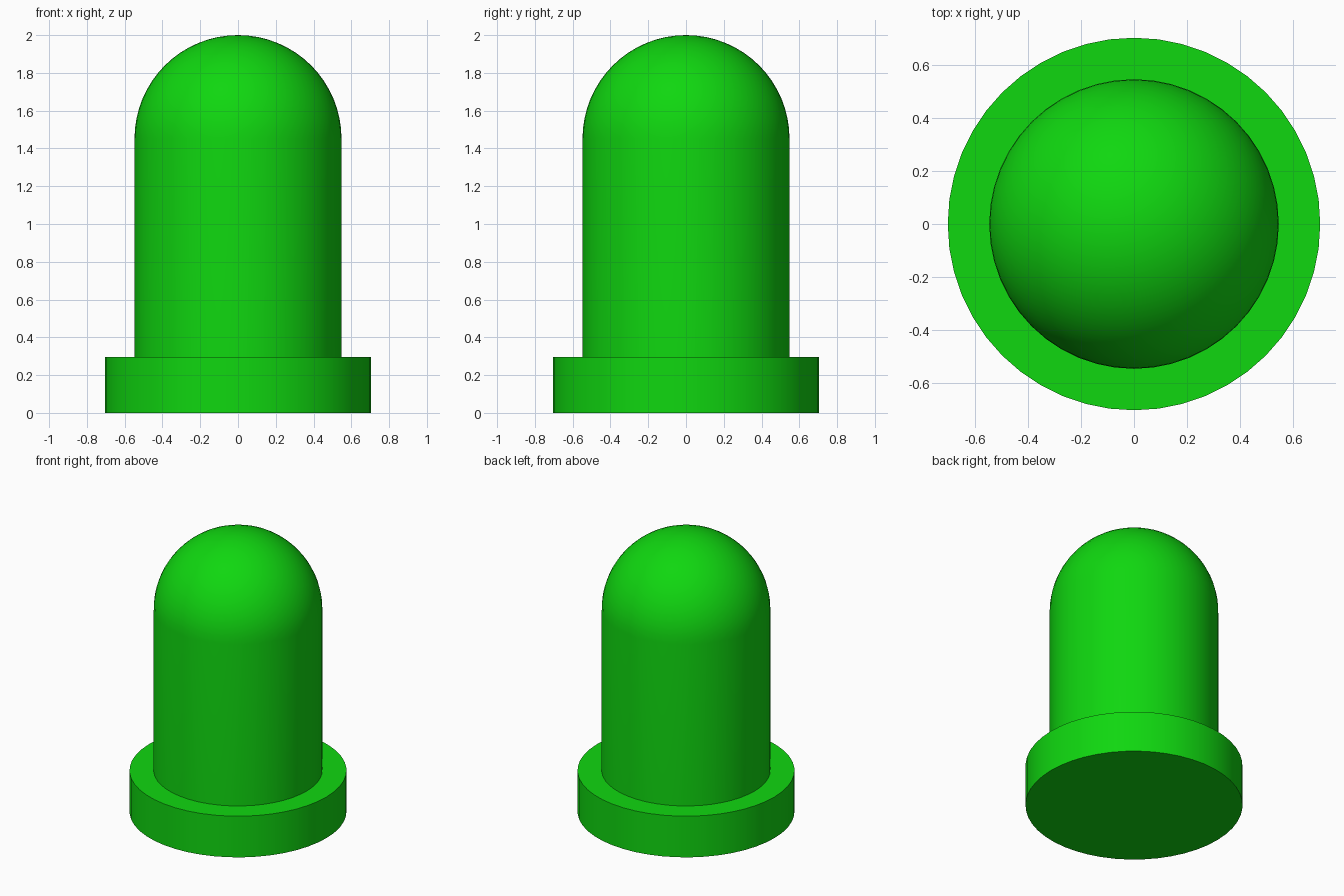
import bpy, bmesh, math

cube = bpy.data.objects.get("Cube")
if cube:
    bpy.data.objects.remove(cube, do_unlink=True)

SEGMENTS = 48
BASE_R, BASE_H = 0.705, 0.295
BODY_R, TOP = 0.548, 2.0

# Single green plastic
COLOUR = (0.005, 0.68, 0.005, 1.0)
green = bpy.data.materials.new("green_plastic")
green.use_nodes = True
green.diffuse_color = COLOUR
bsdf = green.node_tree.nodes["Principled BSDF"]
bsdf.inputs["Base Color"].default_value = COLOUR
bsdf.inputs["Roughness"].default_value = 0.5


def lathe(name, profile):
    """Revolve an (r, z) profile around z into a smooth-shaded object."""
    bm = bmesh.new()
    verts = [bm.verts.new((r, 0, z)) for r, z in profile]
    edges = [bm.edges.new(pair) for pair in zip(verts, verts[1:])]
    bmesh.ops.spin(bm, geom=verts + edges, cent=(0, 0, 0), axis=(0, 0, 1),
                   angle=math.tau, steps=SEGMENTS, use_duplicate=False)
    bmesh.ops.remove_doubles(bm, verts=bm.verts, dist=1e-4)
    # Close the open rims
    rims = [e for e in bm.edges if e.is_boundary]
    bmesh.ops.holes_fill(bm, edges=rims, sides=0)
    bmesh.ops.recalc_face_normals(bm, faces=bm.faces)
    mesh = bpy.data.meshes.new(name)
    bm.to_mesh(mesh)
    bm.free()
    mesh.materials.append(green)
    obj = bpy.data.objects.new(name, mesh)
    bpy.context.collection.objects.link(obj)
    bpy.ops.object.select_all(action='DESELECT')
    obj.select_set(True)
    bpy.context.view_layer.objects.active = obj
    bpy.ops.object.shade_smooth_by_angle(angle=math.radians(30))
    return obj


# Flange disc at the bottom
lathe("base_flange", [(BASE_R, 0), (BASE_R, BASE_H)])

# Cylinder body running into a hemispherical dome
RINGS = 16
dome = [(BODY_R * math.cos(a), TOP - BODY_R + BODY_R * math.sin(a))
        for a in (math.pi / 2 * i / RINGS for i in range(RINGS + 1))]
lathe("domed_body", [(BODY_R, BASE_H)] + dome)
